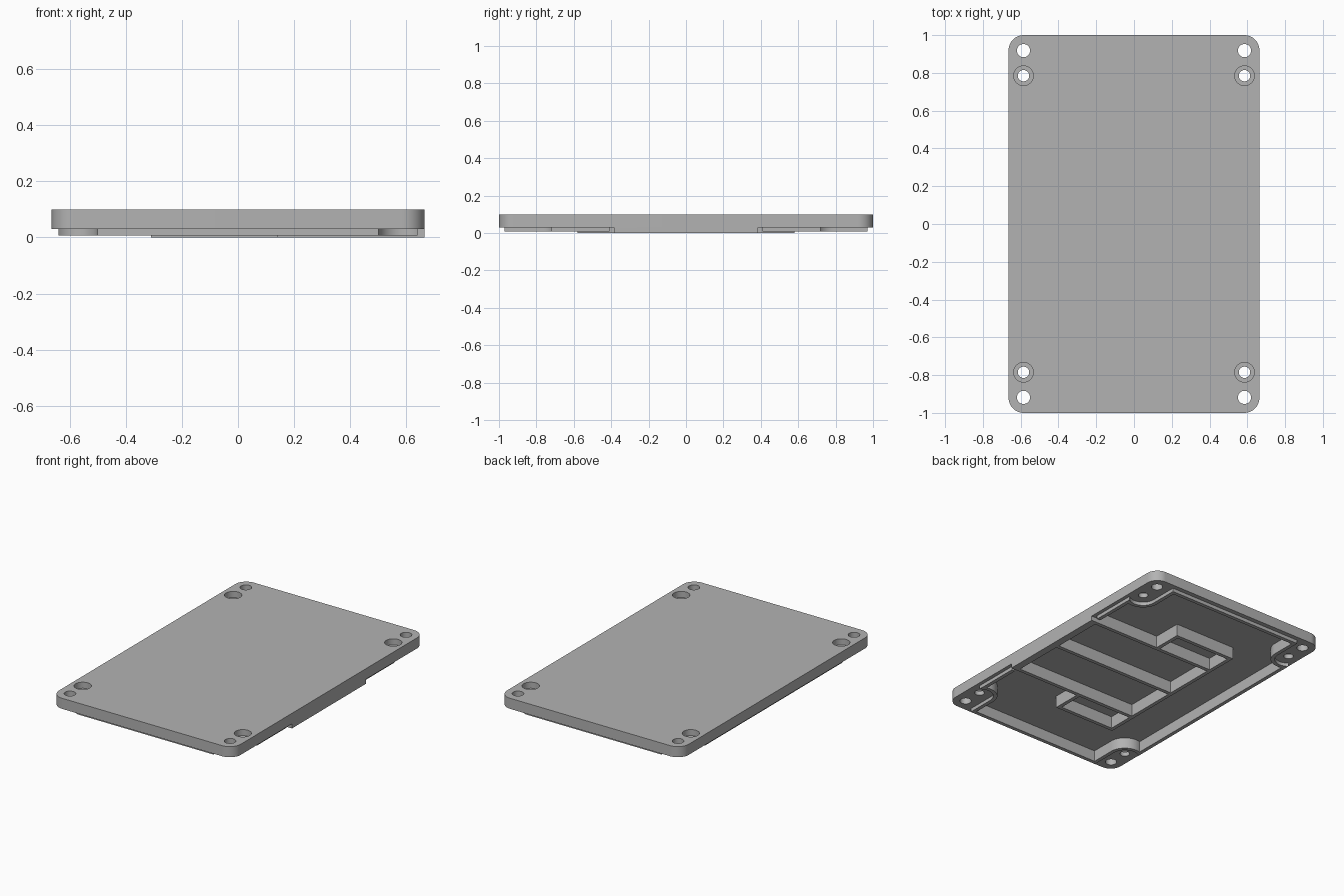
import bpy, bmesh, math
from mathutils import Vector

old = bpy.data.objects.get("Cube")
if old:
    bpy.data.objects.remove(old, do_unlink=True)

grey = bpy.data.materials.new("plain grey")
grey.use_nodes = True
grey.diffuse_color = (0.45, 0.45, 0.45, 1)
grey.node_tree.nodes["Principled BSDF"].inputs["Base Color"].default_value = (0.45, 0.45, 0.45, 1)

HALF_X, HALF_Y, TOP = 0.664, 1.0, 0.10
RIM_Z, LIP_Z, ROOF_Z = 0.03, 0.007, 0.08
WALL = 0.025
HOLE_X, SCREW_Y, PIN_Y = 0.585, 0.785, 0.918


def prism(name, points, z0, z1):
    """Extrude a flat outline from z0 to z1."""
    bm = bmesh.new()
    face = bm.faces.new([bm.verts.new((x, y, z0)) for x, y in points])
    top = bmesh.ops.extrude_face_region(bm, geom=[face])["geom"]
    bmesh.ops.translate(bm, vec=Vector((0, 0, z1 - z0)),
                        verts=[v for v in top if isinstance(v, bmesh.types.BMVert)])
    bmesh.ops.recalc_face_normals(bm, faces=bm.faces)
    mesh = bpy.data.meshes.new(name)
    bm.to_mesh(mesh)
    bm.free()
    mesh.materials.append(grey)
    obj = bpy.data.objects.new(name, mesh)
    bpy.context.collection.objects.link(obj)
    return obj


def box(name, x0, x1, y0, y1, z0, z1):
    return prism(name, [(x0, y0), (x1, y0), (x1, y1), (x0, y1)], z0, z1)


def arc(cx, cy, r, a0, a1, n):
    return [(cx + r * math.cos(a0 + (a1 - a0) * i / n),
             cy + r * math.sin(a0 + (a1 - a0) * i / n)) for i in range(n + 1)]


def four_way(quarter):
    """Mirror a corner path, running from the y side to the x side, into a closed outline."""
    back = quarter[::-1]
    return (quarter + [(x, -y) for x, y in back]
            + [(-x, -y) for x, y in quarter] + [(-x, y) for x, y in back])


def lip_outline(inset):
    """Rectangle whose corners step in around the screw bosses."""
    r = 0.085 + inset
    end = 2 * math.pi - math.acos((0.055 - inset) / r)
    return four_way([(HOLE_X - r, 0.97 - inset)] + arc(HOLE_X, SCREW_Y, r, math.pi, end, 20))


def cut(obj, cutters):
    """Subtract the cutters, keep the result and drop the cutters."""
    for c in cutters:
        c.hide_render = True
        mod = obj.modifiers.new("cut", "BOOLEAN")
        mod.operation, mod.solver, mod.object = "DIFFERENCE", "EXACT", c
    bpy.context.view_layer.update()
    result = bpy.data.meshes.new_from_object(
        obj.evaluated_get(bpy.context.evaluated_depsgraph_get()))
    obj.modifiers.clear()
    obj.data = result
    for c in cutters:
        bpy.data.objects.remove(c, do_unlink=True)


def smooth(obj):
    bpy.ops.object.select_all(action="DESELECT")
    obj.select_set(True)
    bpy.context.view_layer.objects.active = obj
    bpy.ops.object.shade_smooth_by_angle(angle=math.radians(30))


# Cover plate: rounded slab, hollow underneath, with pin holes and counterbored screw holes
R = 0.08
plate = prism("cover_plate",
              four_way(arc(HALF_X - R, HALF_Y - R, R, math.pi / 2, 0, 16)), RIM_Z, TOP)
cutters = [prism("cavity_cutter", lip_outline(WALL), -0.1, ROOF_Z)]
for sx in (-1, 1):
    for sy in (-1, 1):
        for y, r, z0 in ((PIN_Y, 0.035, -0.1), (SCREW_Y, 0.03, -0.1), (SCREW_Y, 0.052, 0.06)):
            ring = arc(sx * HOLE_X, sy * y, r, 0, 2 * math.pi, 32)[:-1]
            cutters.append(prism("hole_cutter", ring, z0, 0.2))
cut(plate, cutters)
smooth(plate)

# Locating lip under the rim, open on the left where the side block sits
BLOCK_Y = 0.385
lip = prism("locating_lip", lip_outline(0), LIP_Z, RIM_Z)
gap = BLOCK_Y + WALL
cut(lip, [prism("cavity_cutter", lip_outline(WALL), -0.1, 0.2),
          box("gap_cutter", 0.55, 0.8, -gap, gap, -0.1, 0.2)])
smooth(lip)

# Side block continuing the outer wall down to the ground
box("side_block", 0.64 - WALL, HALF_X, -BLOCK_Y, BLOCK_Y, 0, RIM_Z)

# Compartment walls under the roof
END_X, FRAME_X, FRAME_Y = -0.31, 0.14, 0.58
box("end_wall", END_X, END_X + WALL, -FRAME_Y, FRAME_Y, 0, ROOF_Z)
box("middle_rib", END_X, 0.63, -WALL / 2, WALL / 2, 0, ROOF_Z)
for side, s in (("back", 1), ("front", -1)):
    def wall(name, x0, x1, inner, outer):
        y0, y1 = sorted((s * inner, s * outer))
        box(side + name, x0, x1, y0, y1, 0, ROOF_Z)
    wall("_rib", END_X, 0.63, BLOCK_Y - WALL, BLOCK_Y)
    wall("_frame_outer_wall", END_X, FRAME_X, FRAME_Y - WALL, FRAME_Y)
    wall("_frame_side_wall", FRAME_X - WALL, FRAME_X, BLOCK_Y - WALL, FRAME_Y)
